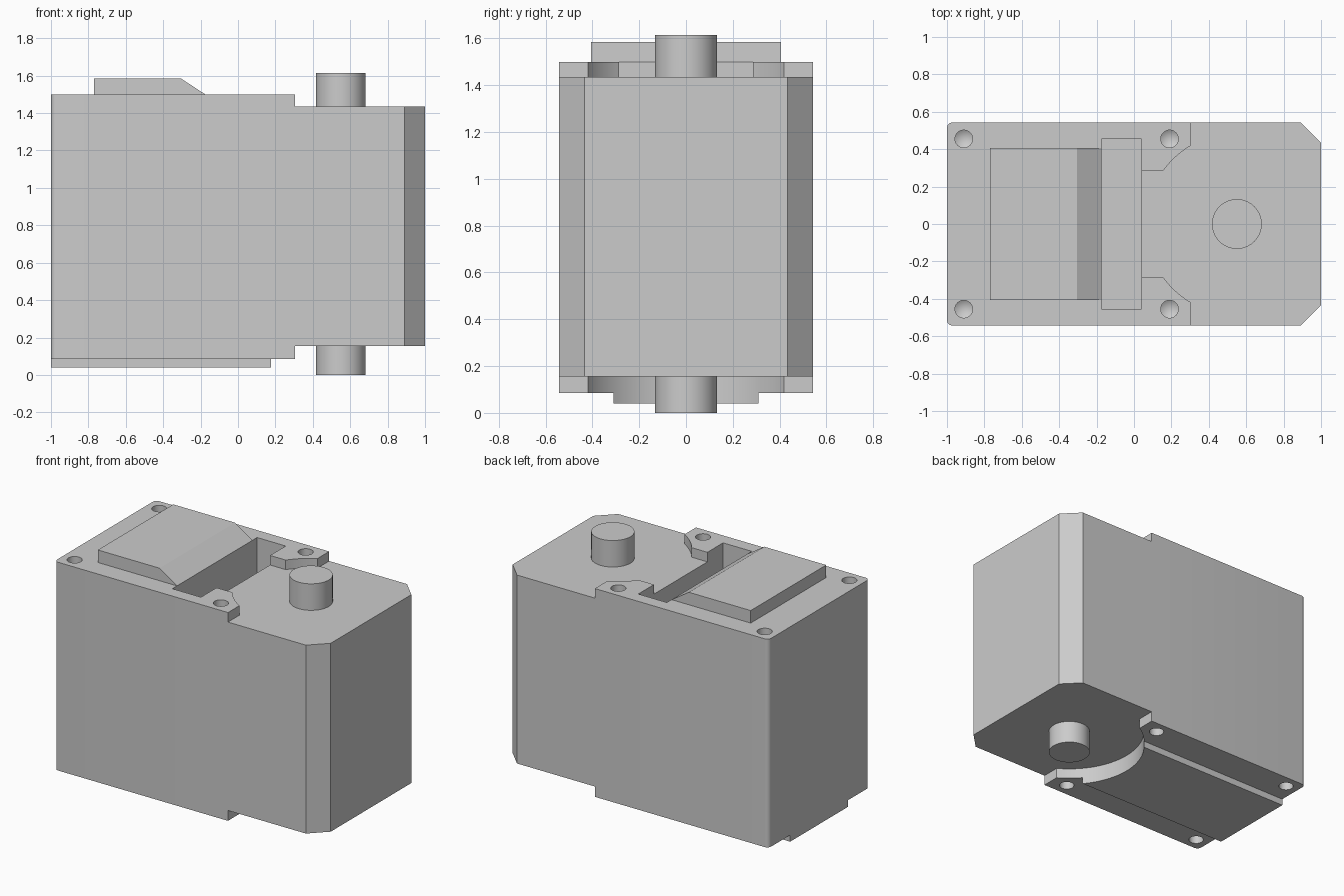
import bpy
import bmesh
from math import sin, cos, pi, asin, radians, sqrt

cube = bpy.data.objects.get("Cube")
if cube:
    bpy.data.objects.remove(cube, do_unlink=True)

grey = bpy.data.materials.new("plain grey")
grey.use_nodes = True
grey.diffuse_color = (0.6, 0.6, 0.6, 1)
grey.node_tree.nodes["Principled BSDF"].inputs["Base Color"].default_value = (0.6, 0.6, 0.6, 1)

SHAFT_X, SHAFT_R = 0.55, 0.133
RELIEF_R = 0.486          # circular relief around the shaft
HALF_W = 0.543
STEP_X = 0.305


def finish(name, bm):
    bmesh.ops.recalc_face_normals(bm, faces=bm.faces)
    mesh = bpy.data.meshes.new(name)
    bm.to_mesh(mesh)
    bm.free()
    obj = bpy.data.objects.new(name, mesh)
    bpy.context.collection.objects.link(obj)
    mesh.materials.append(grey)
    return obj


def prism(name, points, lo, hi, axis="z"):
    """Extrude a flat outline from lo to hi along z or y."""
    place = (lambda u, v, d: (u, v, d)) if axis == "z" else (lambda u, v, d: (u, d, v))
    bm = bmesh.new()
    face = bm.faces.new([bm.verts.new(place(u, v, lo)) for u, v in points])
    new = bmesh.ops.extrude_face_region(bm, geom=[face])["geom"]
    verts = [e for e in new if isinstance(e, bmesh.types.BMVert)]
    bmesh.ops.translate(bm, verts=verts, vec=place(0, 0, hi - lo))
    return finish(name, bm)


def cylinder(name, x, y, lo, hi, radius, tip=0, sides=32):
    """Upright cylinder; tip pushes a cone out of the lower (<0) or upper (>0) end."""
    bm = bmesh.new()
    bmesh.ops.create_cone(bm, cap_ends=True, segments=sides, radius1=radius,
                          radius2=radius, depth=hi - lo)
    bmesh.ops.translate(bm, verts=bm.verts, vec=(x, y, (lo + hi) / 2))
    if tip:
        end = max(bm.faces, key=lambda f: f.calc_center_median().z * tip)
        centre = bmesh.ops.poke(bm, faces=[end])["verts"]
        bmesh.ops.translate(bm, verts=centre, vec=(0, 0, tip))
    return finish(name, bm)


def arc(cx, cy, r, start, end, steps):
    return [(cx + r * cos(start + (end - start) * i / steps),
             cy + r * sin(start + (end - start) * i / steps)) for i in range(steps + 1)]


def relief(y_from, y_to, steps):
    """Side of the shaft relief circle that faces -x, between two y values."""
    return arc(SHAFT_X, 0, RELIEF_R, pi - asin(y_from / RELIEF_R),
               pi - asin(y_to / RELIEF_R), steps)


def smooth(obj):
    bpy.ops.object.select_all(action="DESELECT")
    obj.select_set(True)
    bpy.context.view_layer.objects.active = obj
    bpy.ops.object.shade_smooth_by_angle(angle=radians(30))


def cut(obj, cutter):
    cutter.hide_render = True
    mod = obj.modifiers.new("cut", "BOOLEAN")
    mod.operation, mod.solver, mod.object = "DIFFERENCE", "EXACT", cutter
    bpy.context.view_layer.objects.active = obj
    bpy.ops.object.modifier_apply(modifier=mod.name)
    bpy.data.objects.remove(cutter, do_unlink=True)


# Case: chamfered at the shaft end, small rounded corners at the other
R, C = 0.03, 0.11
outline = [(1 - C, -HALF_W), (1, C - HALF_W), (1, HALF_W - C), (1 - C, HALF_W)]
outline += arc(R - 1, HALF_W - R, R, pi / 2, pi, 6)
outline += arc(R - 1, R - HALF_W, R, pi, 1.5 * pi, 6)
case = prism("case", outline, 0.085, 1.5)

# Steps at the shaft end, top and bottom
step_y = sqrt(RELIEF_R ** 2 - (SHAFT_X - STEP_X) ** 2)
block = [(STEP_X, -0.7), (1.2, -0.7), (1.2, 0.7), (STEP_X, 0.7)]
slot_y = 0.287
top_step = (block + relief(step_y, slot_y, 10) + [(-0.05, slot_y), (-0.05, -slot_y)]
            + relief(-slot_y, -step_y, 10))
cut(case, prism("top_step_cutter", top_step, 1.435, 1.7))
cut(case, prism("bottom_step_cutter", block + relief(step_y, -step_y, 48), -0.1, 0.155))

# Deep connector pocket across the top
pocket = [(-0.175, -0.455), (0.04, -0.455), (0.04, 0.455), (-0.175, 0.455)]
cut(case, prism("pocket_cutter", pocket, 1.15, 1.7))

# Screw holes with conical ends
for x in (-0.91, 0.19):
    for y in (-0.455, 0.455):
        cut(case, cylinder("top_hole_cutter", x, y, 1.36, 1.6, 0.047, -0.03))
        cut(case, cylinder("bottom_hole_cutter", x, y, 0, 0.22, 0.047, 0.03))
smooth(case)

# Sloped cover on top
prism("top_cover", [(-0.77, 1.5), (-0.175, 1.5), (-0.305, 1.585), (-0.77, 1.585)],
      -0.405, 0.405, "y")

# Raised pad underneath, following the relief circle
pad_y = 0.31
smooth(prism("bottom_pad", [(-1, -pad_y)] + relief(-pad_y, pad_y, 32) + [(-1, pad_y)],
             0.04, 0.085))

# Shaft stubs
smooth(cylinder("output_shaft", SHAFT_X, 0, 1.42, 1.615, SHAFT_R, sides=64))
smooth(cylinder("rear_pivot", SHAFT_X, 0, 0, 0.17, SHAFT_R, sides=64))
